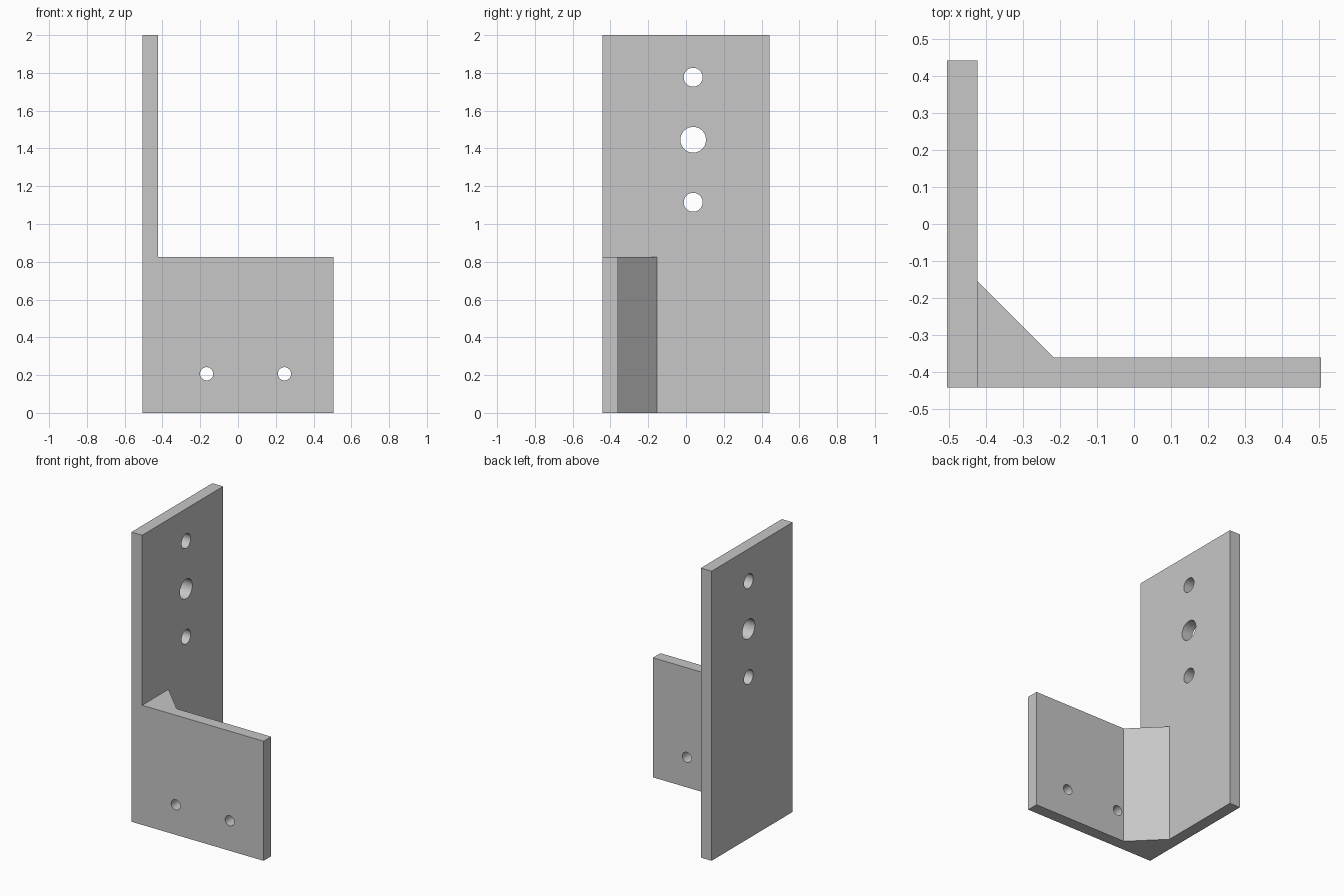
import bpy
import bmesh
from math import pi
from mathutils import Matrix, Vector

default = bpy.data.objects.get("Cube")
if default:
    bpy.data.objects.remove(default, do_unlink=True)

grey = bpy.data.materials.new("plain grey")
grey.use_nodes = True
colour = (0.57, 0.57, 0.57, 1)
grey.diffuse_color = colour
grey.node_tree.nodes["Principled BSDF"].inputs["Base Color"].default_value = colour

# Overall sizes
RIGHT, LEFT = -0.505, 0.505
FRONT, BACK = -0.442, 0.442
THICK = 0.082
INNER_X, INNER_Y = RIGHT + THICK, FRONT + THICK
ARM_TOP, PLATE_TOP = 0.826, 2.0
GUSSET = 0.206


def add_object(name, bm):
    bmesh.ops.recalc_face_normals(bm, faces=bm.faces)
    mesh = bpy.data.meshes.new(name)
    bm.to_mesh(mesh)
    bm.free()
    mesh.materials.append(grey)
    obj = bpy.data.objects.new(name, mesh)
    bpy.context.scene.collection.objects.link(obj)
    return obj


def prism(name, outline, height):
    """Extrude a floor outline upwards."""
    bm = bmesh.new()
    base = bm.faces.new([bm.verts.new((x, y, 0)) for x, y in outline])
    grown = bmesh.ops.extrude_face_region(bm, geom=[base], use_keep_orig=True)
    top = [v for v in grown["geom"] if isinstance(v, bmesh.types.BMVert)]
    bmesh.ops.translate(bm, verts=top, vec=(0, 0, height))
    return add_object(name, bm)


def combine(target, helper, operation):
    mod = target.modifiers.new(helper.name, 'BOOLEAN')
    mod.operation = operation
    mod.solver = 'EXACT'
    mod.object = helper
    bpy.context.view_layer.objects.active = target
    bpy.ops.object.modifier_apply(modifier=mod.name)
    bpy.data.objects.remove(helper, do_unlink=True)


def drill(target, centre, radius, axis):
    bm = bmesh.new()
    turn = Matrix.Rotation(pi / 2, 4, 'Y' if axis == 'X' else 'X')
    bmesh.ops.create_cone(bm, cap_ends=True, segments=48, radius1=radius,
                          radius2=radius, depth=THICK * 3,
                          matrix=Matrix.Translation(Vector(centre)) @ turn)
    cutter = add_object("hole_cutter", bm)
    cutter.hide_render = True
    combine(target, cutter, 'DIFFERENCE')


# Tall mounting plate joined to the low arm and its corner gusset
bracket = prism("angle_bracket", [(RIGHT, FRONT), (INNER_X, FRONT),
                                  (INNER_X, BACK), (RIGHT, BACK)], PLATE_TOP)
arm = prism("arm", [(RIGHT, FRONT), (LEFT, FRONT), (LEFT, INNER_Y),
                    (INNER_X + GUSSET, INNER_Y), (INNER_X, INNER_Y + GUSSET),
                    (RIGHT, INNER_Y + GUSSET)], ARM_TOP)
combine(bracket, arm, 'UNION')

# Three holes in the plate, the middle one larger
for z, radius in ((1.115, 0.05), (1.446, 0.068), (1.777, 0.05)):
    drill(bracket, (RIGHT + THICK / 2, 0.038, z), radius, 'X')

# Two small holes in the arm
for x in (-0.166, 0.246):
    drill(bracket, (x, FRONT + THICK / 2, 0.207), 0.035, 'Y')

# Smooth hole walls, crisp plate edges
bpy.ops.object.select_all(action='DESELECT')
bracket.select_set(True)
bpy.context.view_layer.objects.active = bracket
bpy.ops.object.shade_smooth_by_angle(angle=pi / 6)
